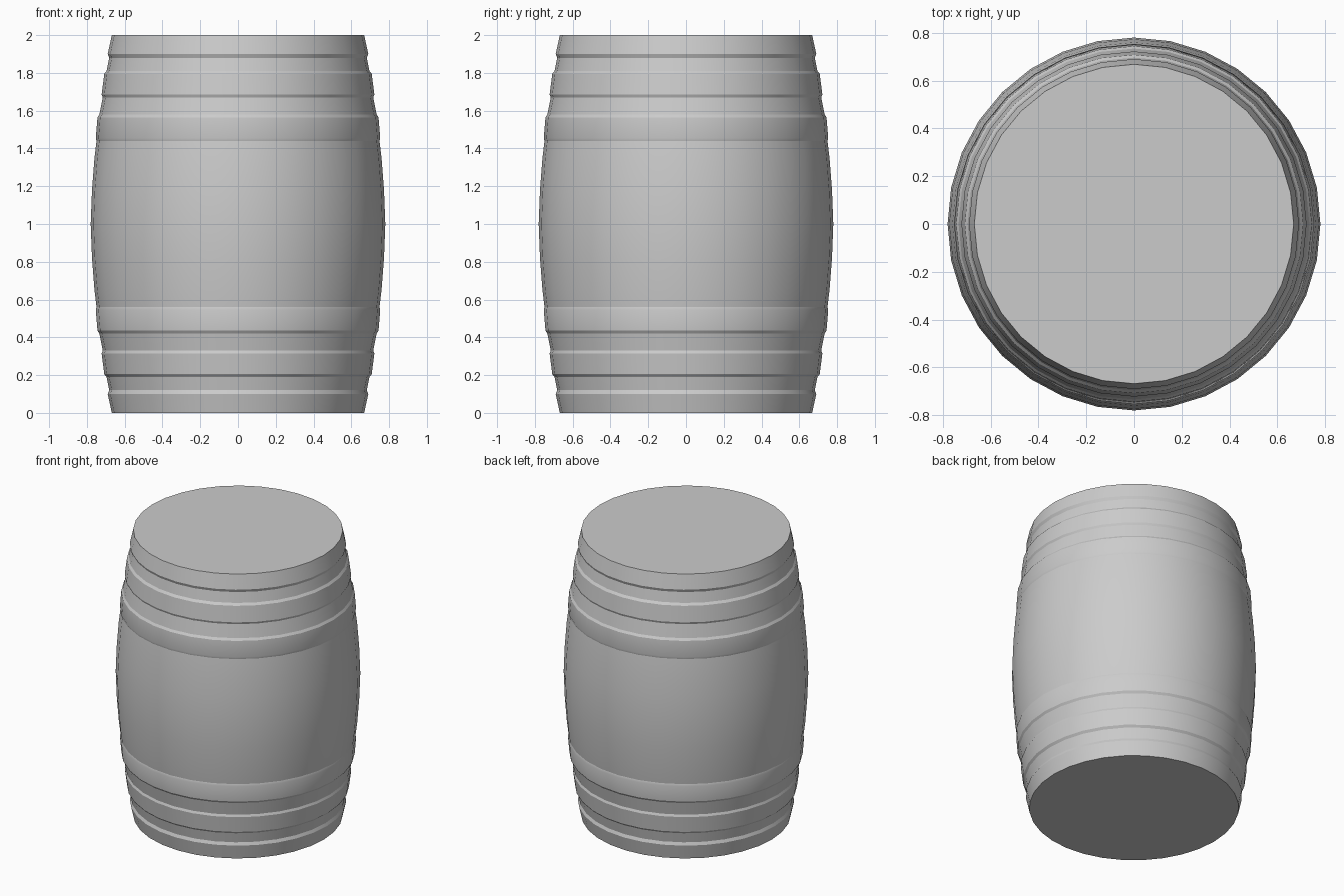
import bpy
import bmesh
import math

cube = bpy.data.objects.get("Cube")
if cube:
    bpy.data.objects.remove(cube, do_unlink=True)

SIDES = 32

# Single plain grey for the whole barrel
grey = bpy.data.materials.new("plain grey")
grey.use_nodes = True
colour = (0.6, 0.6, 0.6, 1.0)
grey.diffuse_color = colour
grey.node_tree.nodes["Principled BSDF"].inputs["Base Color"].default_value = colour

# Lower half outline (radius, height): end rim, two raised hoops, bulging belly
lower = [
    (0.668, 0.0), (0.69, 0.10), (0.682, 0.12),
    (0.696, 0.19), (0.708, 0.205), (0.722, 0.315), (0.716, 0.33),
    (0.734, 0.42), (0.744, 0.435), (0.753, 0.545), (0.749, 0.56),
    (0.760, 0.65), (0.773, 0.82), (0.78, 1.0),
]
outline = lower + [(r, 2.0 - z) for r, z in reversed(lower[:-1])]

# Lathe the outline into rings, then bridge and cap them
bm = bmesh.new()
rings = []
for r, z in outline:
    angles = [math.tau * i / SIDES for i in range(SIDES)]
    rings.append([bm.verts.new((r * math.cos(a), r * math.sin(a), z)) for a in angles])
for low, high in zip(rings, rings[1:]):
    for i in range(SIDES):
        j = (i + 1) % SIDES
        bm.faces.new((low[i], low[j], high[j], high[i]))
bm.faces.new(list(reversed(rings[0])))
bm.faces.new(rings[-1])

mesh = bpy.data.meshes.new("barrel")
bm.to_mesh(mesh)
bm.free()
mesh.materials.append(grey)
barrel = bpy.data.objects.new("barrel", mesh)
bpy.context.collection.objects.link(barrel)

# Smooth staves, crisp hoop edges
bpy.ops.object.select_all(action="DESELECT")
barrel.select_set(True)
bpy.context.view_layer.objects.active = barrel
bpy.ops.object.shade_smooth_by_angle(angle=math.radians(20))
